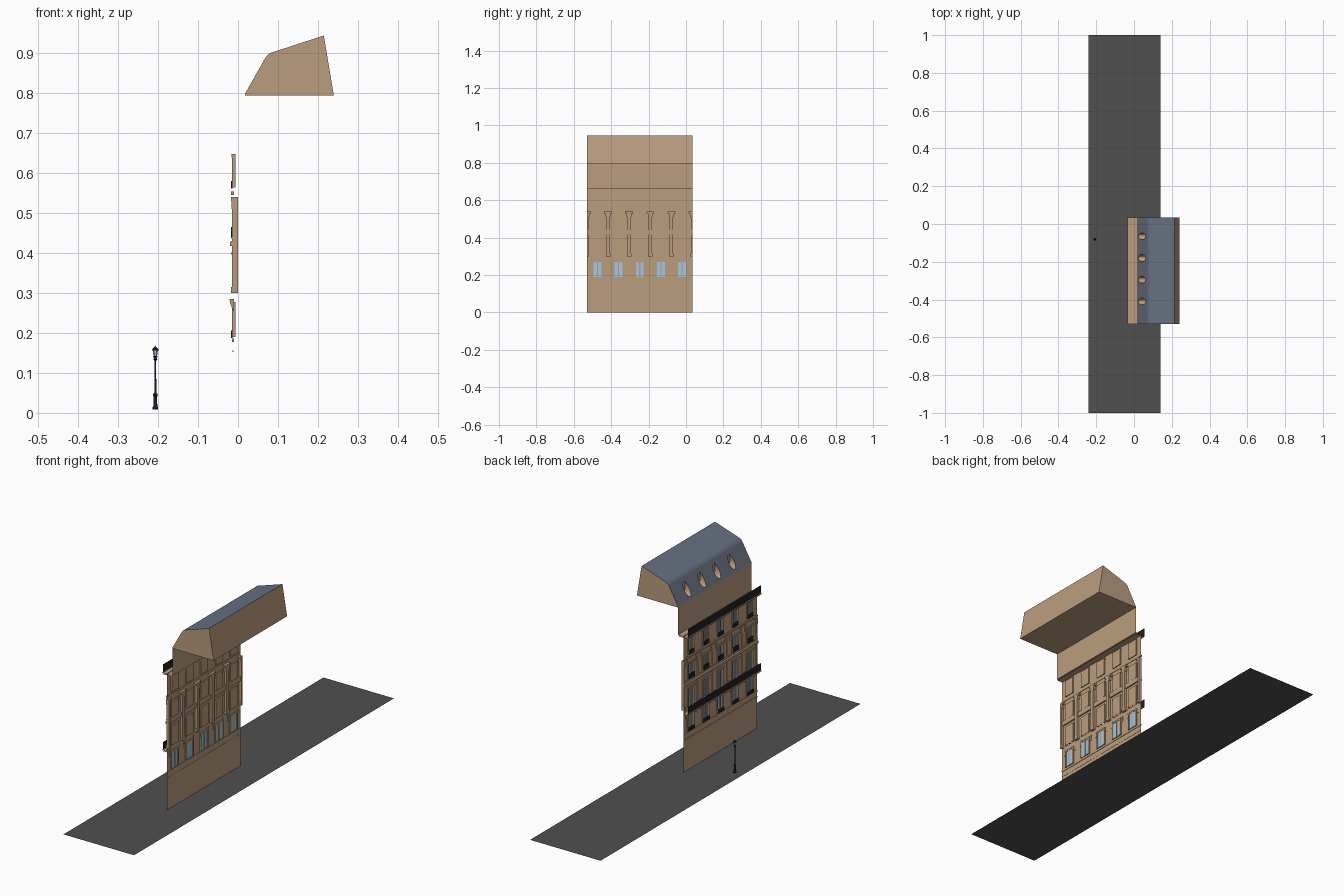
import bpy, bmesh, math
from mathutils import Matrix, Vector

if "Cube" in bpy.data.objects:
    bpy.data.objects.remove(bpy.data.objects["Cube"])


def material(name, r, g, b):
    m = bpy.data.materials.new(name)
    m.diffuse_color = (r, g, b, 1)
    m.use_nodes = True
    m.node_tree.nodes["Principled BSDF"].inputs["Base Color"].default_value = m.diffuse_color
    return m


STONE = material("stone", 0.50, 0.34, 0.21)
SLATE = material("slate", 0.135, 0.162, 0.22)
GLASS = material("glass", 0.36, 0.58, 0.79)
IRON = material("iron", 0.015, 0.015, 0.017)
ROAD = material("asphalt", 0.08, 0.08, 0.08)

Y0, Y1 = -0.53, 0.035
XW = -0.012                      # facade plane
BAY = (Y1 - Y0) / 5
CENTRES = [Y0 + BAY * (i + 0.5) for i in range(5)]
EDGES = [Y0 + BAY * i for i in range(6)]


def finish(name, bm, *mats):
    me = bpy.data.meshes.new(name)
    bm.to_mesh(me)
    bm.free()
    for m in mats:
        me.materials.append(m)
    ob = bpy.data.objects.new(name, me)
    bpy.context.collection.objects.link(ob)
    return ob


def box(bm, x0, x1, y0, y1, z0, z1):
    mat = Matrix.Translation(((x0 + x1) / 2, (y0 + y1) / 2, (z0 + z1) / 2))
    bmesh.ops.create_cube(bm, size=1, matrix=mat @ Matrix.Diagonal((x1 - x0, y1 - y0, z1 - z0, 1)))


def sheet(bm, x, y0, y1, z0, z1):
    # upright sheet facing the street
    bm.faces.new([bm.verts.new(p) for p in ((x, y1, z0), (x, y0, z0), (x, y0, z1), (x, y1, z1))])


def prism(bm, profile, y0, y1):
    # xz profile swept along y
    a = [bm.verts.new((x, y0, z)) for x, z in profile]
    b = [bm.verts.new((x, y1, z)) for x, z in profile]
    n = len(a)
    sides = [bm.faces.new((a[i], a[(i + 1) % n], b[(i + 1) % n], b[i])) for i in range(n)]
    caps = [bm.faces.new(a[::-1]), bm.faces.new(b)]
    bmesh.ops.recalc_face_normals(bm, faces=sides + caps)
    return sides


def flat(bm, x0, x1, y0, y1, z):
    bm.faces.new([bm.verts.new(p) for p in ((x0, y0, z), (x1, y0, z), (x1, y1, z), (x0, y1, z))])


# Street
bm = bmesh.new()
flat(bm, -0.24, 0.14, -1, 1, 0)
finish("street", bm, ROAD)

# Wall with window openings: (sill, head, half width) for each storey
ROWS = [(0.19, 0.27, 0.024), (0.305, 0.395, 0.022), (0.443, 0.515, 0.022), (0.565, 0.64, 0.021)]
wall = bmesh.new()
z = 0.0
for sill, head, h in ROWS:
    sheet(wall, XW, Y0, Y1, z, sill)
    y = Y0
    for c in CENTRES:
        sheet(wall, XW, y, c - h, sill, head)
        y = c + h
    sheet(wall, XW, y, Y1, sill, head)
    z = head
sheet(wall, XW, Y0, Y1, z, 0.665)
sheet(wall, 0.018, Y0, Y1, 0.68, 0.797)
finish("facade_wall", wall, STONE)

# Windows, frames, surrounds and guard rails
glass, frame, rails = bmesh.new(), bmesh.new(), bmesh.new()
for row, (sill, head, h) in enumerate(ROWS):
    for c in CENTRES:
        sheet(glass, -0.008, c - h, c + h, sill, head)
        for s in (-1, 1):
            a, b = sorted((c + s * (h - 0.003), c + s * (h + 0.006)))
            box(frame, XW - 0.003, -0.006, a, b, sill, head)
        box(frame, XW - 0.001, -0.006, c - 0.003, c + 0.003, sill, head)
        box(frame, XW - 0.004, -0.006, c - h - 0.008, c + h + 0.008, head, head + 0.008)
        if row:
            sheet(frame, -0.005, c - h, c + h, sill, head)
        if row != 1:
            top = sill + (0.016 if row != 2 else 0.023)
            box(rails, -0.017, -0.014, c - h, c + h, sill - 0.003, top)
finish("window_panes", glass, GLASS)
finish("window_frames", frame, STONE)
finish("window_rails", rails, IRON)

# Pilasters with bases and capitals through two storeys
bm = bmesh.new()
for e in EDGES:
    for w, xo, z0, z1 in ((0.009, -0.015, 0.30, 0.51), (0.012, -0.017, 0.30, 0.315),
                          (0.013, -0.016, 0.51, 0.53), (0.021, -0.017, 0.53, 0.54)):
        box(bm, xo, 0, max(Y0, e - w), min(Y1, e + w), z0, z1)
finish("pilasters", bm, STONE)

# String courses and ledges
bm = bmesh.new()
prism(bm, [(-0.005, 0.418), (-0.02, 0.418), (-0.02, 0.428), (-0.015, 0.431),
           (-0.015, 0.437), (-0.018, 0.437), (-0.018, 0.441), (-0.005, 0.441)], Y0, Y1)
box(bm, -0.018, -0.01, Y0, Y1, 0.546, 0.554)
box(bm, -0.015, -0.01, Y0, Y1, 0.178, 0.186)
box(bm, -0.014, -0.011, Y0, Y1, 0.152, 0.156)
finish("ledges", bm, STONE)

# Balcony brackets beside the windows
bm = bmesh.new()
for c in CENTRES:
    for s in (-1, 1):
        y = c + s * 0.036
        prism(bm, [(-0.01, 0.285), (-0.021, 0.285), (-0.02, 0.275), (-0.012, 0.255), (-0.01, 0.255)],
              y - 0.005, y + 0.005)
finish("balcony_brackets", bm, STONE)

# Balcony floors and iron railings
floors, iron = bmesh.new(), bmesh.new()
for z, xin, top in ((0.287, XW, 0.325), (0.662, 0.018, 0.703)):
    flat(floors, -0.035, xin, Y0, Y1, z)
    flat(floors, -0.032, xin, Y0, Y1, z - 0.006)
    sheet(floors, -0.035, Y0, Y1, z - 0.004, z + 0.003)
    sheet(iron, -0.034, Y0, Y1, z + 0.003, top)
sheet(floors, 0.018, Y0, Y1, 0.662, 0.68)
finish("balcony_floors", floors, STONE)
finish("balcony_railings", iron, IRON)

# Mansard roof with slate on the street slope and top
bm = bmesh.new()
sides = prism(bm, [(0.018, 0.795), (0.018, 0.80), (0.07, 0.892), (0.080, 0.901),
                   (0.215, 0.945), (0.24, 0.795)], Y0, Y1)
for i in (1, 2, 3):
    sides[i].material_index = 1
roof = finish("mansard_roof", bm, STONE, SLATE)

# Oval roof openings cut into the slope
bm = bmesh.new()
for y in (-0.065, -0.18, -0.295, -0.41):
    m = (Matrix.Translation((0.03, y, 0.842)) @ Matrix.Rotation(math.pi / 2, 4, 'Y')
         @ Matrix.Diagonal((0.033, 0.018, 0.065, 1)))
    bmesh.ops.create_cone(bm, cap_ends=True, segments=20, radius1=1, radius2=1, depth=1, matrix=m)
cutter = finish("roof_opening_cutter", bm, STONE)
mod = roof.modifiers.new("openings", 'BOOLEAN')
mod.operation, mod.solver, mod.object = 'DIFFERENCE', 'EXACT', cutter
bpy.context.view_layer.objects.active = roof
roof.select_set(True)
bpy.ops.object.modifier_apply(modifier="openings")
bpy.data.objects.remove(cutter)


# Street lamp
def lathe(name, pts, mat, seg):
    bm = bmesh.new()
    vs = [bm.verts.new((r, 0, z)) for r, z in pts]
    es = [bm.edges.new(p) for p in zip(vs, vs[1:])]
    bmesh.ops.spin(bm, geom=vs + es, cent=(0, 0, 0), axis=(0, 0, 1), angle=math.tau,
                   steps=seg, use_merge=True)
    bmesh.ops.remove_doubles(bm, verts=bm.verts, dist=1e-5)
    bmesh.ops.recalc_face_normals(bm, faces=bm.faces)
    bmesh.ops.translate(bm, verts=bm.verts, vec=Vector((-0.207, -0.08, 0)))
    return finish(name, bm, mat)


lathe("lamp_post", [(0, 0.009), (0.007, 0.009), (0.007, 0.014), (0.005, 0.018), (0.004, 0.04),
                    (0.006, 0.043), (0.005, 0.048), (0.0025, 0.052), (0.002, 0.13), (0.005, 0.134),
                    (0.003, 0.138), (0.0055, 0.141), (0.0055, 0.143), (0, 0.143)], IRON, 12)
lathe("lamp_glass", [(0, 0.143), (0.0045, 0.143), (0.0065, 0.157), (0, 0.157)], GLASS, 6)
lathe("lamp_cap", [(0, 0.156), (0.008, 0.156), (0.008, 0.159), (0.004, 0.164), (0.001, 0.166),
                   (0, 0.169)], IRON, 6)
